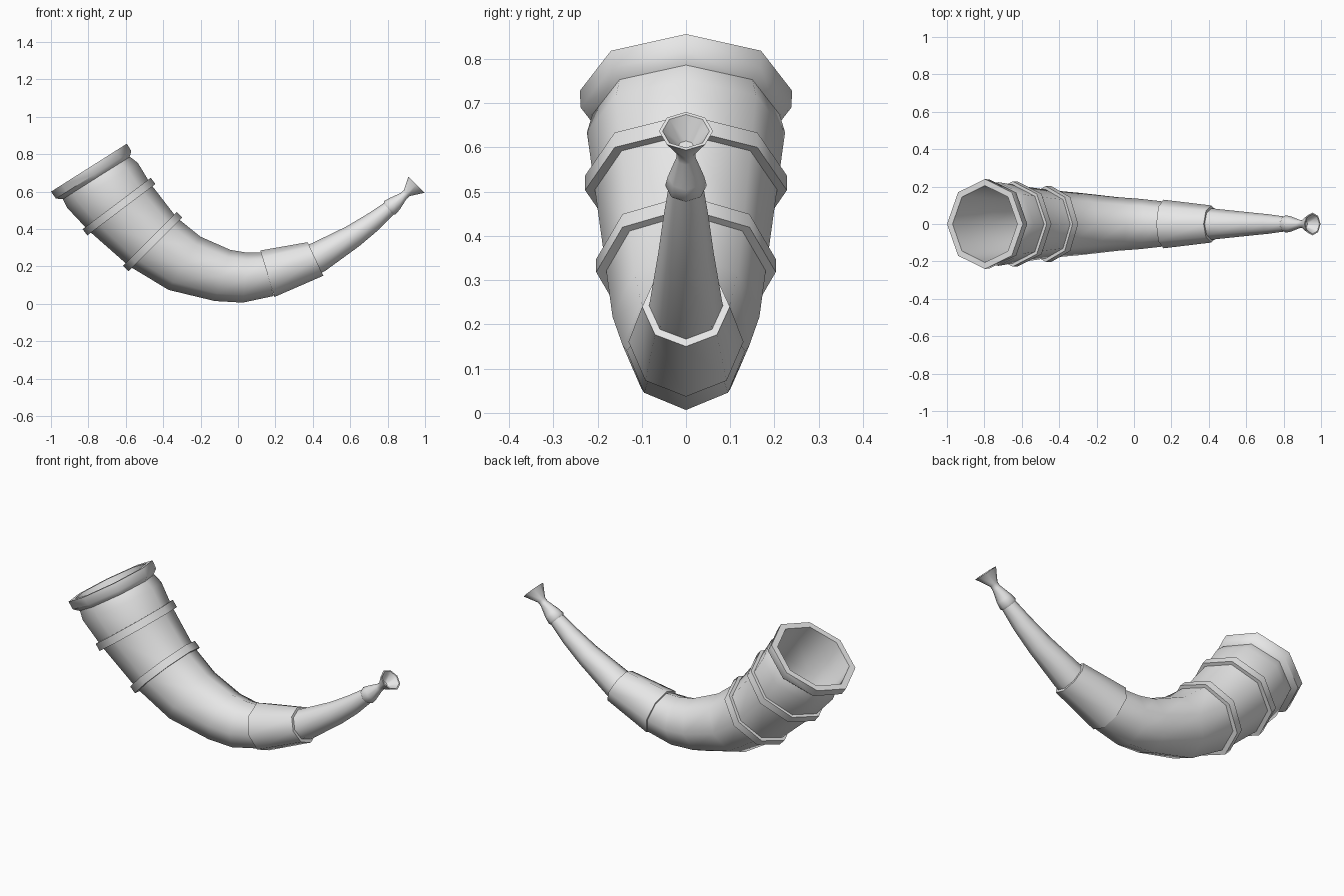
import bpy
import math
from mathutils import Vector

cube = bpy.data.objects.get("Cube")
if cube:
    bpy.data.objects.remove(cube, do_unlink=True)

SIDES = 8

grey = bpy.data.materials.new("plain_grey")
grey.use_nodes = True
grey.diffuse_color = (0.8, 0.8, 0.8, 1)
grey.node_tree.nodes["Principled BSDF"].inputs["Base Color"].default_value = (0.8, 0.8, 0.8, 1)


def ring_points(x, z, radius, tilt):
    """Octagon with a corner at the top, its axis tilted in the xz plane."""
    a = math.radians(tilt)
    up = Vector((-math.sin(a), 0, math.cos(a)))
    side = Vector((0, 1, 0))
    turns = [2 * math.pi * i / SIDES for i in range(SIDES)]
    return [Vector((x, 0, z)) + radius * (math.cos(t) * up + math.sin(t) * side) for t in turns]


def loft(name, sections, cap_start=False, cap_end=False):
    """Skin a list of (x, z, radius, tilt) sections."""
    verts = [p for s in sections for p in ring_points(*s)]
    faces = []
    for k in range(len(sections) - 1):
        for i in range(SIDES):
            j = (i + 1) % SIDES
            a, b = k * SIDES, (k + 1) * SIDES
            faces.append((a + i, b + i, b + j, a + j))
    if cap_start:
        faces.append(tuple(range(SIDES)))
    if cap_end:
        faces.append(tuple(reversed(range(len(verts) - SIDES, len(verts)))))
    mesh = bpy.data.meshes.new(name)
    mesh.from_pydata(verts, [], faces)
    mesh.materials.append(grey)
    obj = bpy.data.objects.new(name, mesh)
    bpy.context.collection.objects.link(obj)
    bpy.ops.object.select_all(action="DESELECT")
    obj.select_set(True)
    bpy.context.view_layer.objects.active = obj
    bpy.ops.object.shade_smooth_by_angle(angle=math.radians(46))
    return obj


def band(name, x, z, inner, outer, tilt, half):
    """Raised square-edged band around the horn."""
    a = math.radians(tilt)
    dx, dz = half * math.cos(a), half * math.sin(a)
    start, end = (x - dx, z - dz), (x + dx, z + dz)
    loft(name, [(*start, inner, tilt), (*start, outer, tilt),
                (*end, outer, tilt), (*end, inner, tilt)])


# Curved main body
body = [
    (-0.757, 0.674, 0.212, -58),
    (-0.725, 0.634, 0.224, -58),
    (-0.636, 0.520, 0.208, -53),
    (-0.457, 0.333, 0.182, -45),
    (-0.286, 0.217, 0.166, -31),
    (-0.083, 0.152, 0.143, -17),
    (0.037, 0.140, 0.134, -5),
    (0.160, 0.158, 0.120, 15),
]
loft("horn_body", body)

# Flared rim around the bell
mouth = (-0.797, 0.728)
loft("bell_rim", [
    (*mouth, 0.205, -57.7),
    (*mouth, 0.240, -57.7),
    (-0.772, 0.690, 0.238, -57.7),
    (-0.757, 0.672, 0.210, -57.7),
])

# Hollow bore, running from the closed inner end out to the rim
bore = [(x, z, r * 0.9, t) for x, z, r, t in reversed(body[1:6])]
loft("bell_bore", bore + [(*mouth, 0.205, -57.7)], cap_start=True)

# Two raised bands
band("upper_band", -0.636, 0.520, 0.195, 0.228, -53, 0.021)
band("lower_band", -0.457, 0.333, 0.170, 0.203, -45, 0.021)

# Sleeve joining body and tube
loft("sleeve", [
    (0.157, 0.161, 0.110, 17),
    (0.157, 0.161, 0.130, 17),
    (0.414, 0.240, 0.099, 25),
    (0.414, 0.240, 0.070, 25),
])

# Tapering blowing tube
loft("blowing_tube", [
    (0.390, 0.232, 0.085, 25),
    (0.430, 0.250, 0.082, 27),
    (0.612, 0.360, 0.063, 34),
    (0.720, 0.437, 0.052, 37),
    (0.806, 0.508, 0.040, 40),
], cap_start=True)

# Mouthpiece with collar, narrow neck and hollow cup
loft("mouthpiece", [
    (0.800, 0.503, 0.036, 40),
    (0.812, 0.514, 0.047, 40),
    (0.838, 0.535, 0.041, 40),
    (0.886, 0.577, 0.022, 42),
    (0.902, 0.592, 0.022, 44),
    (0.954, 0.637, 0.061, 45),
    (0.954, 0.637, 0.053, 45),
    (0.915, 0.602, 0.018, 45),
], cap_start=True, cap_end=True)
